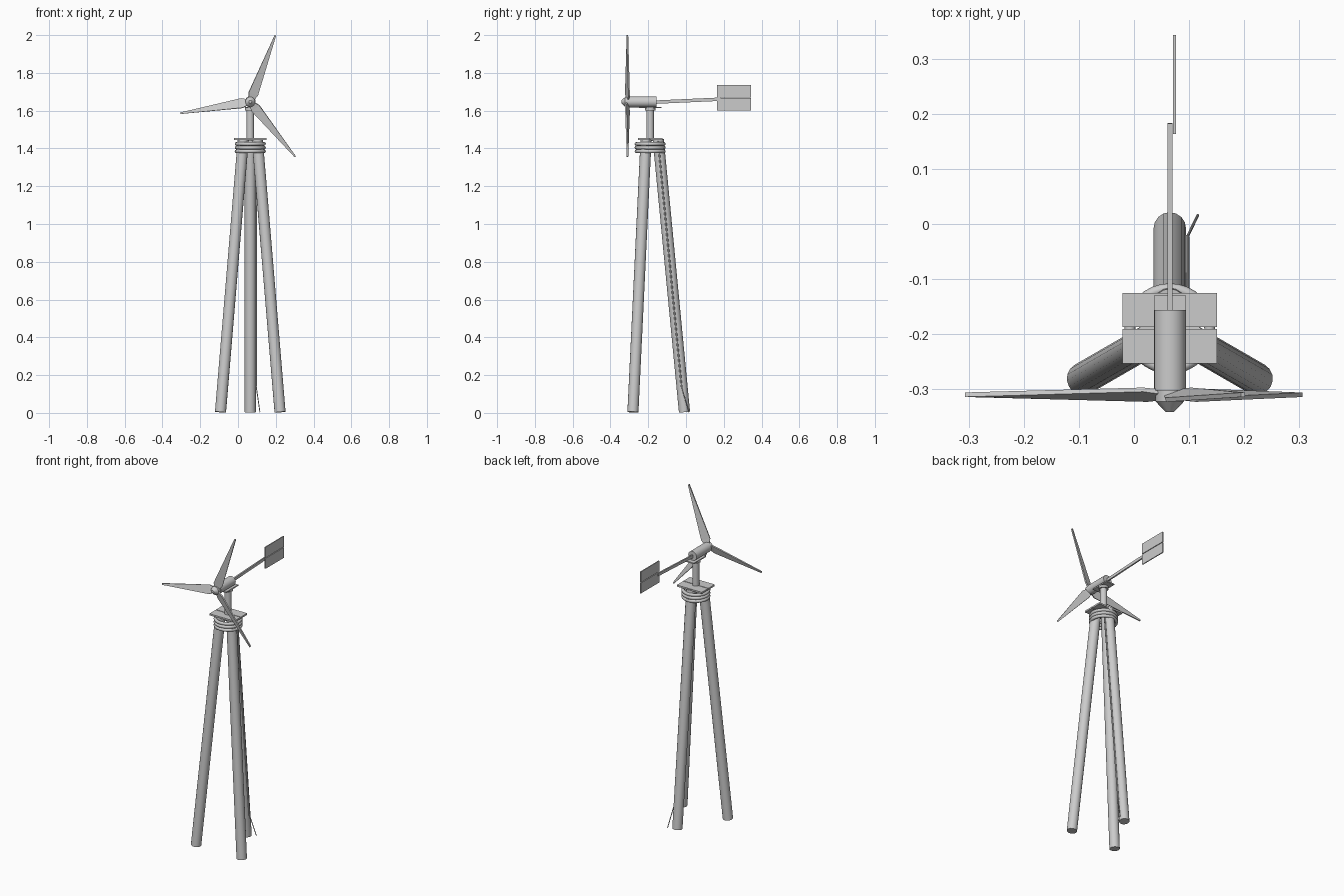
import bpy, bmesh, math
from mathutils import Vector, Matrix

if "Cube" in bpy.data.objects:
    bpy.data.objects.remove(bpy.data.objects["Cube"])

grey = bpy.data.materials.new("weathered_grey")
grey.diffuse_color = (0.6, 0.6, 0.6, 1)
grey.use_nodes = True
grey.node_tree.nodes["Principled BSDF"].inputs["Base Color"].default_value = grey.diffuse_color
CX, CY = 0.065, -0.19          # tower axis
HUB = Vector((CX, -0.31, 1.647))


def finish(name, bm, smooth=True):
    bmesh.ops.recalc_face_normals(bm, faces=bm.faces)
    me = bpy.data.meshes.new(name)
    bm.to_mesh(me)
    bm.free()
    me.materials.append(grey)
    ob = bpy.data.objects.new(name, me)
    bpy.context.collection.objects.link(ob)
    if smooth:
        bpy.ops.object.select_all(action='DESELECT')
        ob.select_set(True)
        bpy.context.view_layer.objects.active = ob
        bpy.ops.object.shade_smooth_by_angle(angle=math.radians(35))
    return ob


def rod(name, a, b, r1, r2=None, sides=16):
    a, b = Vector(a), Vector(b)
    d = b - a
    bm = bmesh.new()
    m = Matrix.Translation((a + b) / 2) @ d.to_track_quat('Z', 'Y').to_matrix().to_4x4()
    bmesh.ops.create_cone(bm, cap_ends=True, segments=sides, radius1=r1,
                          radius2=r1 if r2 is None else r2, depth=d.length, matrix=m)
    return finish(name, bm)


def box(name, lo, hi):
    lo, hi = Vector(lo), Vector(hi)
    bm = bmesh.new()
    m = Matrix.Translation((lo + hi) / 2) @ Matrix.Diagonal((*(hi - lo), 1))
    bmesh.ops.create_cube(bm, size=1, matrix=m)
    return finish(name, bm, False)


# Three leaning tower legs
for name, deg in (("leg_back", 90), ("leg_left", 210), ("leg_right", 330)):
    c, s = math.cos(math.radians(deg)), math.sin(math.radians(deg))
    rod(name, (CX + 0.182 * c, CY + 0.182 * s, 0.004),
        (CX + 0.043 * c, CY + 0.043 * s, 1.447), 0.0295)

# Binding rings around the leg tops
for i in range(3):
    bpy.ops.mesh.primitive_torus_add(major_radius=0.0725, minor_radius=0.0098,
                                     major_segments=32, minor_segments=8,
                                     location=(CX, CY, 1.385 + i * 0.0195))
    ring = bpy.context.object
    ring.name = f"binding_ring_{i + 1}"
    ring.data.materials.append(grey)
    bpy.ops.object.shade_smooth_by_angle(angle=math.radians(50))

# Platform planks
box("plank_front", (-0.021, -0.253, 1.445), (0.151, -0.191, 1.455))
box("plank_back", (-0.021, -0.187, 1.445), (0.151, -0.125, 1.455))

# Mast, collar and bed plate
rod("mast", (CX, CY, 1.44), (CX, CY, 1.612), 0.02)
rod("mast_collar", (CX, CY, 1.6), (CX, CY, 1.614), 0.028)
box("bed_plate", (0.036, -0.25, 1.613), (0.094, -0.13, 1.62))

# Generator and nose cone
rod("generator", (CX, -0.302, 1.647), (CX, -0.156, 1.647), 0.029, sides=20)
rod("hub", (CX, -0.322, 1.647), (CX, -0.300, 1.647), 0.026)
rod("nose_cone", (CX, -0.322, 1.647), (CX, -0.341, 1.647), 0.026, 0.008)

# Tapered, twisted rotor blades: (radius, half width, half thickness, pitch)
STATIONS = ((0.0, 0.010, 0.005, 22), (0.045, 0.027, 0.004, 20), (0.376, 0.004, 0.004, 2))
for i in range(3):
    bm = bmesh.new()
    loops = []
    for r, w, t, pitch in STATIONS:
        twist = Matrix.Rotation(math.radians(pitch), 4, 'X')
        loops.append([bm.verts.new(twist @ Vector((r, y, z)))
                      for y, z in ((-t, -w), (t, -w), (t, w), (-t, w))])
    for lo, hi in zip(loops, loops[1:]):
        for k in range(4):
            bm.faces.new((lo[k], lo[(k + 1) % 4], hi[(k + 1) % 4], hi[k]))
    bm.faces.new(loops[0])
    bm.faces.new(loops[-1])
    turn = Matrix.Rotation(-math.radians(69.3 + 120 * i), 4, 'Y')
    bmesh.ops.transform(bm, matrix=Matrix.Translation(HUB) @ turn, verts=bm.verts)
    finish(f"blade_{i + 1}", bm, False)

# Tail boom and the two fin boards
boom = box("tail_boom", (-0.0045, -0.172, -0.009), (0.0045, 0.172, 0.009))
boom.location = (CX, 0.011, 1.653)
boom.rotation_euler.x = math.radians(2.6)
box("fin_lower", (0.0705, 0.163, 1.602), (0.0765, 0.343, 1.667))
box("fin_upper", (0.0705, 0.163, 1.671), (0.0765, 0.343, 1.737))

# Cable down the back leg with a loose end
rod("cable", (0.0965, -0.024, 0.14), (0.0965, -0.148, 1.44), 0.0045, sides=8)
rod("cable_end", (0.0965, -0.024, 0.14), (0.116, 0.016, 0.004), 0.0025, sides=8)
